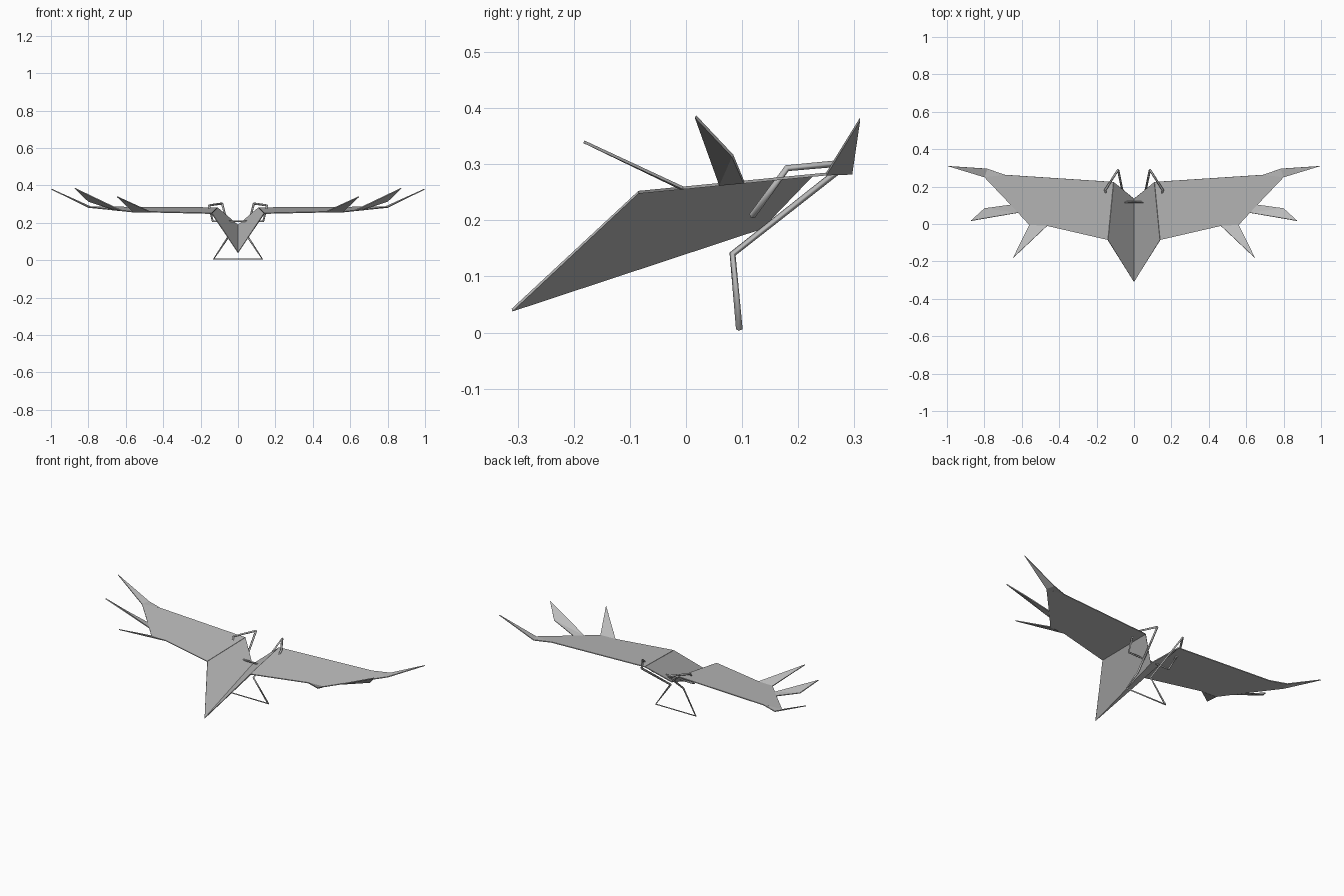
import bpy
import bmesh

if "Cube" in bpy.data.objects:
    bpy.data.objects.remove(bpy.data.objects["Cube"])

grey = bpy.data.materials.new("light_grey")
grey.diffuse_color = (0.5, 0.5, 0.5, 1)
grey.use_nodes = True
grey.node_tree.nodes["Principled BSDF"].inputs["Base Color"].default_value = grey.diffuse_color
THICK = 0.005


def wing_z(y):
    """Height of the gently sloping wing plane."""
    return 0.25 + 0.097 * (y + 0.085)


def sheet(name, faces):
    """Thin panel from one or more outlines, mirrored across x = 0."""
    bm = bmesh.new()
    for outline in faces:
        for side in (1, -1):
            bm.faces.new([bm.verts.new((x * side, y, z)) for x, y, z in outline])
    bmesh.ops.remove_doubles(bm, verts=bm.verts, dist=0.0005)
    # every panel faces upwards
    bm.normal_update()
    bmesh.ops.reverse_faces(bm, faces=[f for f in bm.faces if f.normal.z < 0])
    mesh = bpy.data.meshes.new(name)
    bm.to_mesh(mesh)
    bm.free()
    mesh.materials.append(grey)
    obj = bpy.data.objects.new(name, mesh)
    bpy.context.collection.objects.link(obj)
    mod = obj.modifiers.new("thickness", 'SOLIDIFY')
    mod.thickness = THICK
    mod.offset = 0


def rod(name, half_path):
    """Four-sided bent rod running across the middle, from half its path."""
    path = [(-x, y, z) for x, y, z in half_path] + half_path[::-1]
    curve = bpy.data.curves.new(name, 'CURVE')
    curve.dimensions = '3D'
    curve.bevel_depth = 0.006
    curve.bevel_resolution = 0
    curve.use_fill_caps = True
    spline = curve.splines.new('POLY')
    spline.points.add(len(path) - 1)
    for point, co in zip(spline.points, path):
        point.co = (*co, 1)
    curve.materials.append(grey)
    obj = bpy.data.objects.new(name, curve)
    bpy.context.collection.objects.link(obj)


# V-shaped body with a low pointed nose
shoulder = (0.14, -0.085, wing_z(-0.085))
rear = (0.11, 0.225, wing_z(0.225))
sheet("body", [[(0, -0.31, 0.04), shoulder, rear, (0, 0.135, 0.187)]])

# Flat wings with a stepped outer edge
edge = [(x, y, wing_z(y)) for x, y in (
    (0.465, -0.01), (0.56, -0.005), (0.62, 0.06),
    (0.66, 0.103), (0.80, 0.25), (0.69, 0.263))]
sheet("wings", [[shoulder, *edge, rear]])

# Upturned feathers along the outer edge
sheet("inner_feathers", [[edge[0], (0.647, -0.182, 0.34), edge[1]]])
mid_bend, mid_tip = (0.80, 0.083, 0.315), (0.873, 0.017, 0.385)
sheet("middle_feathers", [[edge[2], mid_bend, edge[3]],
                          [edge[2], mid_tip, mid_bend]])
tip_bend = (0.785, 0.296, 0.284)
sheet("outer_feathers", [[edge[5], edge[4], tip_bend],
                         [edge[4], (0.998, 0.31, 0.38), tip_bend]])

# Bent rod frame: bottom bar, legs, and struts up to the rear
top = (0.085, 0.29, 0.303)
elbow = (0.155, 0.18, 0.293)
rod("leg_frame", [top, (0.042, 0.083, 0.14), (0.13, 0.095, 0.006)])
# Upper frame hooks over the wing and crosses under the body
rod("upper_frame", [top, elbow, (0.135, 0.118, 0.208)])
